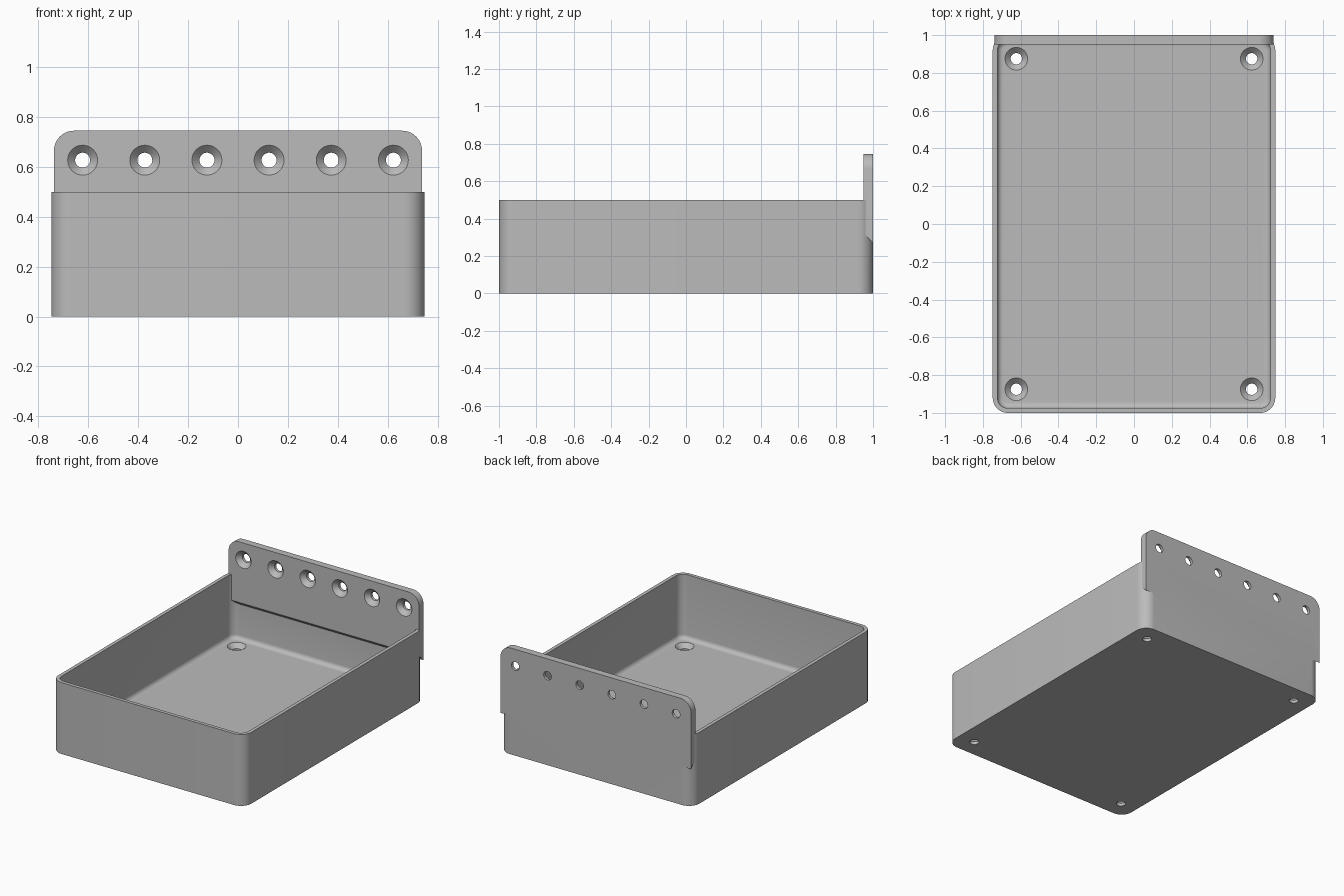
import bpy, bmesh
from math import radians, sin, cos, tau
from mathutils import Matrix

if "Cube" in bpy.data.objects:
    bpy.data.objects.remove(bpy.data.objects["Cube"], do_unlink=True)

grey = bpy.data.materials.new("plain grey")
grey.use_nodes = True
colour = (0.5, 0.5, 0.5, 1)
grey.diffuse_color = colour
grey.node_tree.nodes["Principled BSDF"].inputs["Base Color"].default_value = colour


def make(name, bm):
    bmesh.ops.recalc_face_normals(bm, faces=bm.faces)
    mesh = bpy.data.meshes.new(name)
    bm.to_mesh(mesh)
    bm.free()
    mesh.materials.append(grey)
    ob = bpy.data.objects.new(name, mesh)
    bpy.context.collection.objects.link(ob)
    return ob


def block(lo, hi):
    bm = bmesh.new()
    bmesh.ops.create_cube(bm, size=1)
    for v in bm.verts:
        v.co = [a + (b - a) * (c + 0.5) for a, b, c in zip(lo, hi, v.co)]
    return bm


def round_edges(bm, rule, radius, segments=10):
    edges = [e for e in bm.edges if rule(*(v.co for v in e.verts))]
    bmesh.ops.bevel(bm, geom=edges, offset=radius, segments=segments,
                    profile=0.5, affect='EDGES')


def upright(a, b):
    return abs(a.z - b.z) > 0.1


def screw_hole(matrix):
    # Straight bore that opens into a countersink
    bm = bmesh.new()
    n = 40
    profile = [(0.03, -0.06), (0.03, 0.02), (0.06, 0.05), (0.06, 0.1)]
    rings = [[bm.verts.new((r * cos(tau * i / n), r * sin(tau * i / n), z))
              for i in range(n)] for r, z in profile]
    for low, high in zip(rings, rings[1:]):
        for i in range(n):
            j = (i + 1) % n
            bm.faces.new((low[i], low[j], high[j], high[i]))
    bm.faces.new(rings[0])
    bm.faces.new(rings[-1])
    bm.transform(matrix)
    return make("hole_cutter", bm)


def combine(ob, tool, operation):
    mod = ob.modifiers.new(tool.name, 'BOOLEAN')
    mod.operation = operation
    mod.solver = 'EXACT'
    mod.object = tool
    bpy.context.view_layer.update()
    graph = bpy.context.evaluated_depsgraph_get()
    result = bpy.data.meshes.new_from_object(ob.evaluated_get(graph))
    ob.modifiers.clear()
    ob.data = result
    bpy.data.objects.remove(tool, do_unlink=True)


# Tray body
bm = block((-0.748, -1, 0), (0.748, 1, 0.5))
round_edges(bm, upright, 0.08)
tray = make("tray_with_hanging_plate", bm)

# Cavity with rounded corners and a filleted floor
bm = block((-0.723, -0.975, 0.05), (0.723, 0.975, 0.9))
round_edges(bm, upright, 0.055)
round_edges(bm, lambda a, b: max(a.z, b.z) < 0.051, 0.03, 6)
combine(tray, make("cavity_cutter", bm), 'DIFFERENCE')

# Hanging plate with a sloped underside and round upper corners
bm = block((-0.738, 0.95, 0.27), (0.738, 1, 0.745))
for v in bm.verts:
    if v.co.z < 0.3 and v.co.y < 0.97:
        v.co.z += 0.05
round_edges(bm, lambda a, b: min(a.z, b.z) > 0.7 and abs(a.y - b.y) > 0.01, 0.08)
combine(tray, make("hanging_plate", bm), 'UNION')

# Floor screw holes
for x in (-0.623, 0.623):
    for y in (-0.875, 0.875):
        combine(tray, screw_hole(Matrix.Translation((x, y, 0))), 'DIFFERENCE')

# Row of plate screw holes, opening to the front
for i in range(6):
    place = Matrix.Translation((-0.623 + 0.2492 * i, 1, 0.627))
    combine(tray, screw_hole(place @ Matrix.Rotation(radians(90), 4, 'X')), 'DIFFERENCE')

bpy.ops.object.select_all(action='DESELECT')
tray.select_set(True)
bpy.context.view_layer.objects.active = tray
bpy.ops.object.shade_smooth_by_angle(angle=radians(30))
